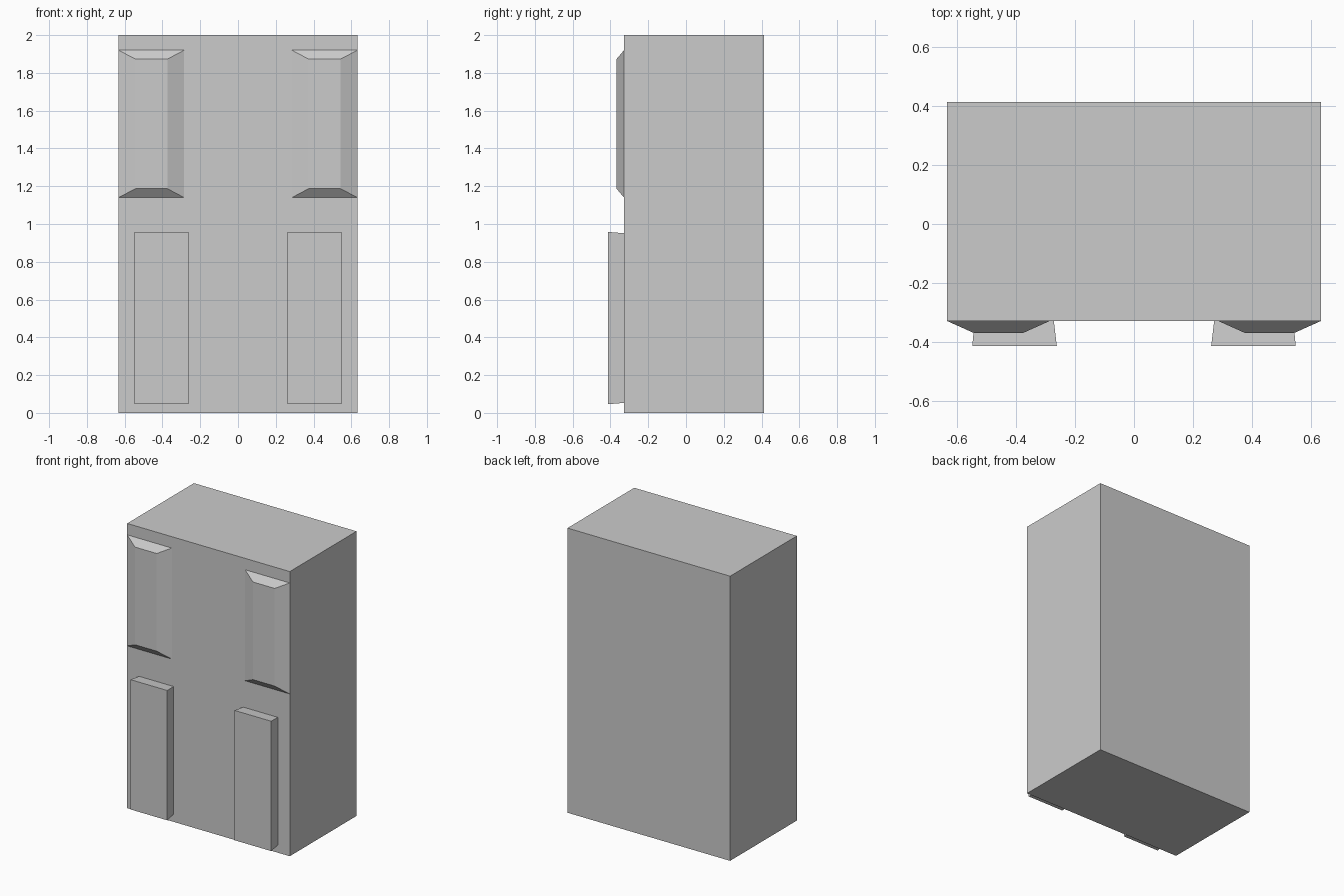
import bpy
import bmesh

if "Cube" in bpy.data.objects:
    bpy.data.objects.remove(bpy.data.objects["Cube"])

FRONT = -0.328  # y of the cabinet's front face


def block(name, back, front):
    """Tapered block; back and front are (y, x0, x1, z0, z1) rectangles."""
    bm = bmesh.new()
    rings = []
    for y, x0, x1, z0, z1 in (back, front):
        rings.append([bm.verts.new((x, y, z)) for x, z in
                      ((x0, z0), (x1, z0), (x1, z1), (x0, z1))])
    a, b = rings
    bm.faces.new(a)
    bm.faces.new(b)
    for i in range(4):
        j = (i + 1) % 4
        bm.faces.new((a[i], a[j], b[j], b[i]))
    bmesh.ops.recalc_face_normals(bm, faces=bm.faces[:])
    mesh = bpy.data.meshes.new(name)
    bm.to_mesh(mesh)
    bm.free()
    obj = bpy.data.objects.new(name, mesh)
    bpy.context.collection.objects.link(obj)
    return obj


# Main cabinet
block("cabinet", (0.413, -0.632, 0.632, 0, 2), (FRONT, -0.632, 0.632, 0, 2))

# Bevelled upper panels and lower panels that flare slightly outwards
panels = {
    "upper_panel": ((FRONT, 0.285, 0.632, 1.14, 1.92),
                    (-0.368, 0.374, 0.543, 1.187, 1.873)),
    "lower_panel": ((FRONT, 0.271, 0.539, 0.053, 0.951),
                    (-0.413, 0.261, 0.547, 0.046, 0.958)),
}
for name, rects in panels.items():
    block(name + "_right", *rects)
    block(name + "_left", *[(y, -x1, -x0, z0, z1) for y, x0, x1, z0, z1 in rects])
